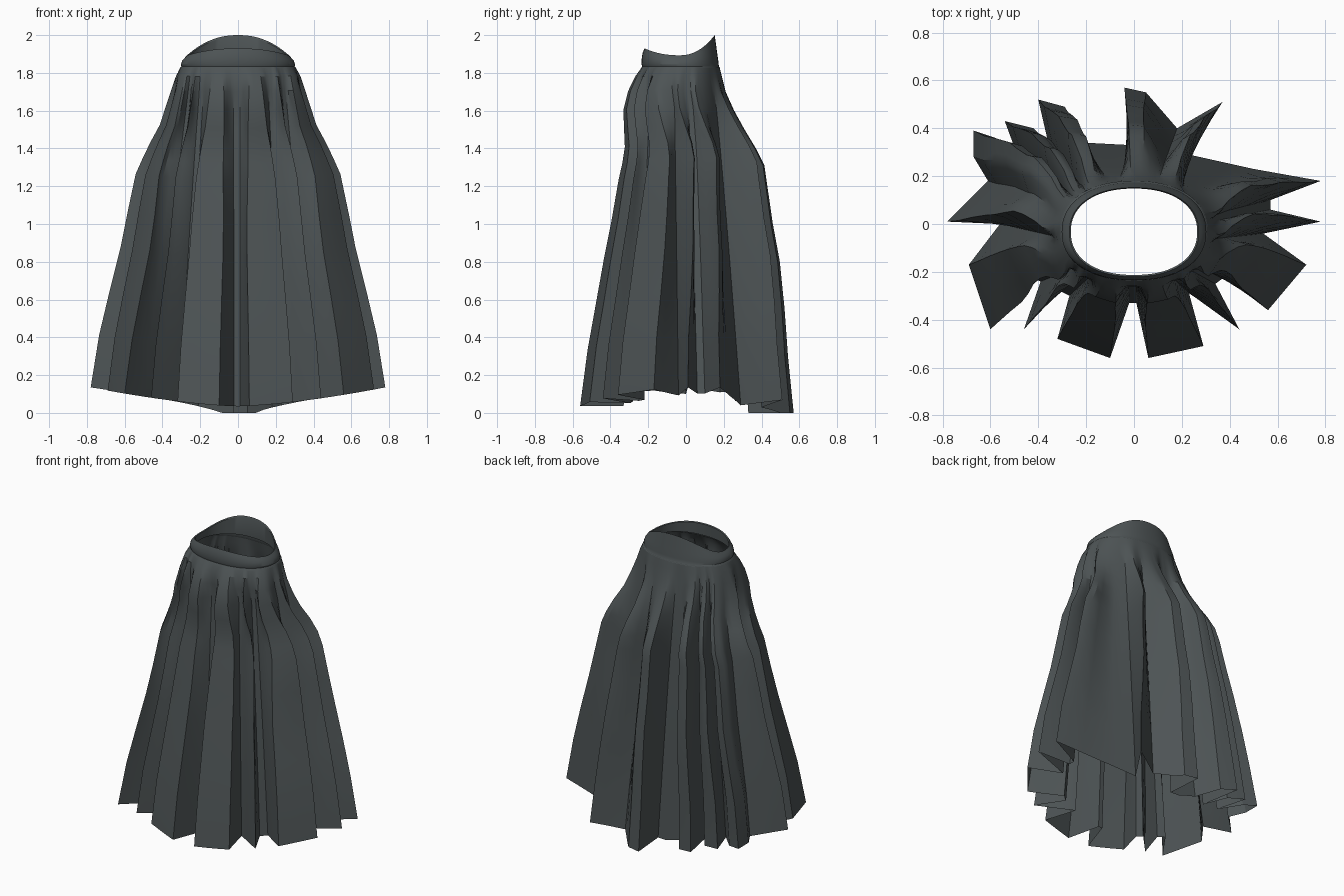
import bpy, bmesh, math

if "Cube" in bpy.data.objects:
    bpy.data.objects.remove(bpy.data.objects["Cube"])

cloth = bpy.data.materials.new("dark slate cloth")
cloth.diffuse_color = (0.075, 0.088, 0.091, 1)
cloth.use_nodes = True
cloth.node_tree.nodes["Principled BSDF"].inputs["Base Color"].default_value = cloth.diffuse_color

# Hem outline: pleat tips and the folds between them
HEM = [(.78, .18), (.57, .10), (.57, .06), (.78, .01), (.54, -.04), (.72, -.17), (.56, -.36),
       (.38, -.22), (.34, -.25), (.44, -.44), (.26, -.31), (.23, -.29), (.29, -.51), (.06, -.56),
       (.01, -.33), (-.02, -.33), (-.10, -.56), (-.32, -.48), (-.27, -.30), (-.31, -.28),
       (-.46, -.44), (-.39, -.24), (-.44, -.22), (-.60, -.44), (-.69, -.17), (-.56, .0),
       (-.78, .01), (-.61, .18), (-.67, .28), (-.67, .39), (-.58, .36), (-.47, .24),
       (-.54, .43), (-.42, .40), (-.34, .26), (-.40, .52), (-.29, .49), (-.21, .34),
       (-.02, .33), (-.04, .57), (.05, .55), (.18, .40), (.37, .51), (.23, .29), (.50, .23)]

# Envelope: height, half width, front reach, back reach
ROWS = [(1.83, .305, .235, .178), (1.78, .33, .272, .19), (1.70, .355, .31, .21),
        (1.60, .385, .335, .255), (1.50, .415, .332, .31), (1.40, .465, .328, .37),
        (1.31, .505, .342, .415), (1.22, .542, .362, .428), (1.00, .585, .40, .46),
        (.80, .622, .44, .497), (.55, .68, .485, .522), (.30, .735, .53, .54),
        (.0, .78, .57, .57)]
TOP = ROWS[0][0]
STEPS = 3


def hem_loop():
    """Split every hem edge so that the cloth bends between folds."""
    pts = []
    for i, (x, y) in enumerate(HEM):
        nx, ny = HEM[(i + 1) % len(HEM)]
        for k in range(STEPS):
            f = k / STEPS
            pts.append((x + (nx - x) * f, y + (ny - y) * f))
    return pts


def oval_point(row, angle, scale=1, power=1):
    """Point on an oval with unequal front and back; power under 1 squares it."""
    z, a, front, back = row
    mid, b = (back - front) / 2, (back + front) / 2
    c, s = math.cos(angle), math.sin(angle)
    c = math.copysign(abs(c) ** power, c)
    s = math.copysign(abs(s) ** power, s)
    return a * scale * c, mid + b * scale * s, z


def make_sheet(name, rings):
    """Bridge closed rings of points into one smooth sheet."""
    bm = bmesh.new()
    loops = [[bm.verts.new(p) for p in ring] for ring in rings]
    for up, low in zip(loops, loops[1:]):
        n = len(up)
        for i in range(n):
            j = (i + 1) % n
            bm.faces.new((up[j], low[j], low[i], up[i]))
    mesh = bpy.data.meshes.new(name)
    bm.to_mesh(mesh)
    bm.free()
    obj = bpy.data.objects.new(name, mesh)
    bpy.context.collection.objects.link(obj)
    mesh.materials.append(cloth)
    bpy.ops.object.select_all(action='DESELECT')
    obj.select_set(True)
    bpy.context.view_layer.objects.active = obj
    bpy.ops.object.shade_smooth_by_angle(angle=math.radians(30))
    return obj


# Column data: fold angle at the hem, untangled angle at the waist, fold depth
hem = hem_loop()
_, A, F, B = ROWS[-1]
hem_angles, depths = [], []
for x, y in hem:
    u, v = x / A, y / F
    ang = math.atan2(v, u)
    if hem_angles:
        ang += 2 * math.pi * round((hem_angles[-1] - ang) / (2 * math.pi))
    hem_angles.append(ang)
    depths.append(math.hypot(u, v))
n = len(hem)
waist_angles = []
for i in range(n):
    around = [hem_angles[(i + k) % n] - 2 * math.pi * ((i + k) // n) for k in range(-4, 5)]
    waist_angles.append(sum(around) / 9)
# Keep the waist columns in order so the cloth does not cross itself there
for i in range(1, n):
    waist_angles[i] = min(waist_angles[i], waist_angles[i - 1] - .004)

# Pleated skirt body: ridges follow the envelope, folds run straight from waist to hem
rings = []
for row in ROWS:
    s = (TOP - row[0]) / TOP
    square = .9 + .1 * min(1, s * 3)
    ring = []
    for i, (hx, hy) in enumerate(hem):
        d = max(0, (s - .02) / .98) ** .55
        ang = waist_angles[i] + (hem_angles[i] - waist_angles[i]) * min(1, d * 1.5)
        x, y, z = oval_point(row, ang, 1 + (depths[i] - 1) * d, square)
        wx, wy, _ = oval_point(ROWS[0], waist_angles[i], 1, .9)
        t = s ** .85
        w = max(0, min(1, (.95 - depths[i]) / .22)) * min(1, s / .12)
        x += (wx + (hx - wx) * t - x) * w
        y += (wy + (hy - wy) * t - y) * w
        u = abs(hx) / .78
        low = .035 + .1 * u ** 1.5 if hy < 0 else .135 * max(0, (u - .12) / .88) ** .75
        ring.append((x, y, TOP - (TOP - low) * s))
    rings.append(ring)
make_sheet("pleated_skirt", rings)

# Waistband: broad seam, dipped rim rising at the back, folded inner lip
BAND = [(1.825, .308, .238, .18, 0), (1.835, .300, .232, .174, 0), (1.845, .302, .236, .172, .1),
        (1.868, .294, .234, .165, .35), (1.882, .280, .229, .158, .7),
        (1.893, .270, .220, .152, 1), (1.89, .264, .213, .148, .95), (1.84, .272, .216, .153, .2)]
rings = []
for z, a, front, back, lift in BAND:
    ring = []
    for k in range(72):
        ang = -2 * math.pi * k / 72
        x, y, _ = oval_point((z, a, front, back), ang, 1, .9)
        rise = (.107 if math.sin(ang) > 0 else .037) * math.sin(ang) ** 2
        ring.append((x, y, z + rise * lift))
    rings.append(ring)
make_sheet("waistband", rings)
